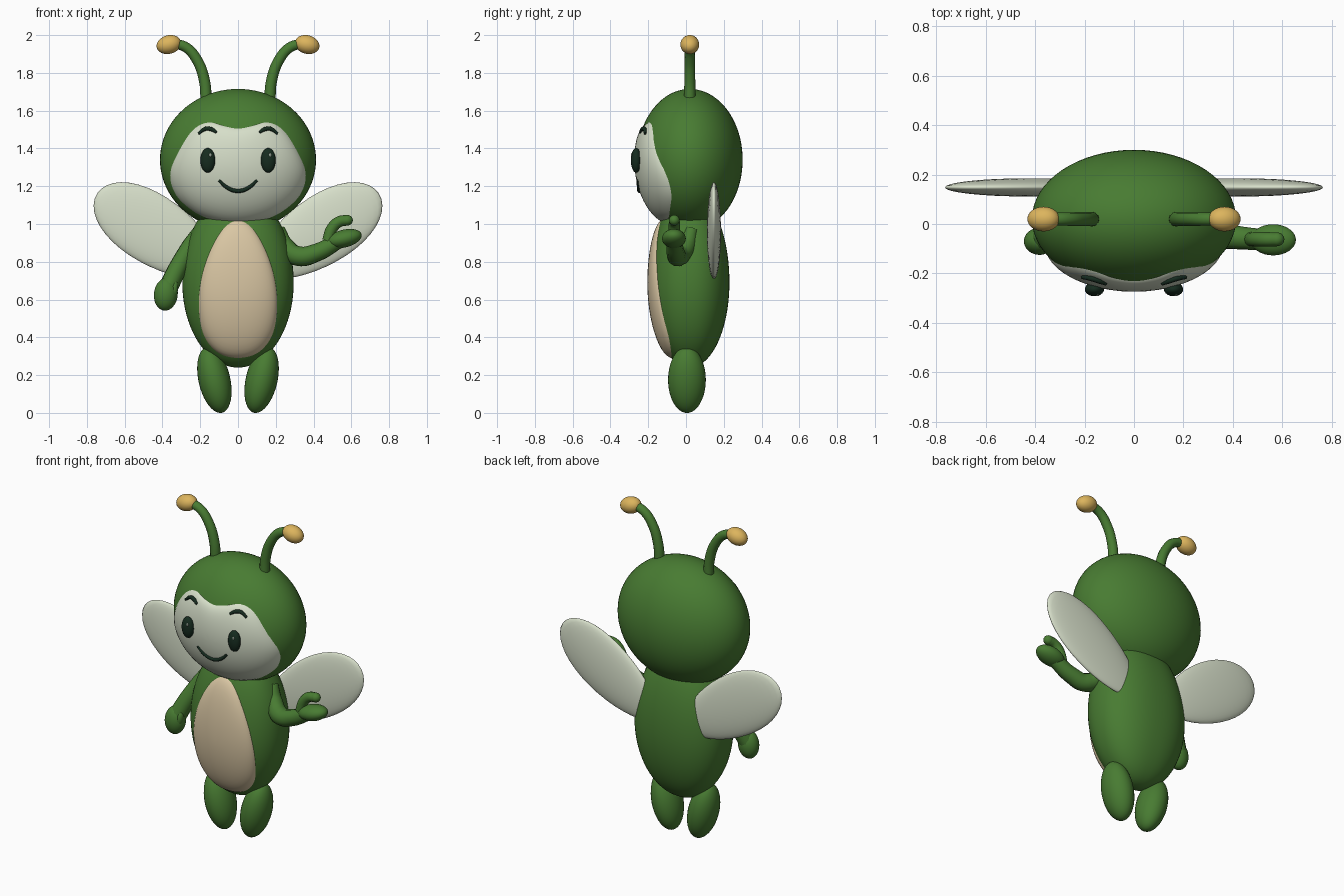
import bpy, bmesh, math
from mathutils import Matrix, Vector

if "Cube" in bpy.data.objects:
    bpy.data.objects.remove(bpy.data.objects["Cube"])


def material(name, r, g, b):
    m = bpy.data.materials.new(name)
    m.use_nodes = True
    bsdf = m.node_tree.nodes["Principled BSDF"]
    bsdf.inputs["Base Color"].default_value = (r, g, b, 1)
    bsdf.inputs["Roughness"].default_value = 0.7
    m.diffuse_color = (r, g, b, 1)
    return m


GREEN = material("leaf green", 0.065, 0.2, 0.032)
PALE = material("pale cream", 0.68, 0.74, 0.59)
TAN = material("belly tan", 0.7, 0.57, 0.37)
GOLD = material("golden yellow", 0.72, 0.46, 0.11)
DARK = material("dark green", 0.008, 0.025, 0.014)
SHINE = material("eye shine", 0.3, 0.36, 0.3)


def finish(name, mesh, mat, mirror=False):
    mesh.name = name
    mesh.materials.clear()
    mesh.materials.append(mat)
    for p in mesh.polygons:
        p.use_smooth = True
    ob = bpy.data.objects.new(name, mesh)
    bpy.context.collection.objects.link(ob)
    if mirror:
        ob.modifiers.new("Mirror", "MIRROR").use_mirror_merge = False
    return ob


def from_bmesh(name, bm, mat, mirror=False):
    bmesh.ops.recalc_face_normals(bm, faces=bm.faces)
    mesh = bpy.data.meshes.new(name)
    bm.to_mesh(mesh)
    bm.free()
    return finish(name, mesh, mat, mirror)


def ball(name, center, radii, mat, tilt=0, mirror=False, egg=0):
    """Ellipsoid tilted about y; egg widens its outer end."""
    bm = bmesh.new()
    bmesh.ops.create_uvsphere(bm, u_segments=32, v_segments=20, radius=1)
    for v in bm.verts:
        v.co.z *= 1 + egg * v.co.x
    bm.transform(Matrix.Translation(center)
                 @ Matrix.Rotation(math.radians(tilt), 4, "Y")
                 @ Matrix.Diagonal((*radii, 1)))
    return from_bmesh(name, bm, mat, mirror)


def tube(name, points, radii, mat, mirror=False):
    """Smooth round tube through points."""
    cu = bpy.data.curves.new(name, "CURVE")
    cu.dimensions = "3D"
    cu.bevel_depth = 1
    cu.bevel_resolution = 4
    cu.resolution_u = 8
    cu.use_fill_caps = True
    sp = cu.splines.new("BEZIER")
    sp.bezier_points.add(len(points) - 1)
    for bp, co, r in zip(sp.bezier_points, points, radii):
        bp.co, bp.radius = co, r
        bp.handle_left_type = bp.handle_right_type = "AUTO"
    tmp = bpy.data.objects.new(name, cu)
    bpy.context.collection.objects.link(tmp)
    dg = bpy.context.evaluated_depsgraph_get()
    mesh = bpy.data.meshes.new_from_object(tmp.evaluated_get(dg))
    bpy.data.objects.remove(tmp)
    return finish(name, mesh, mat, mirror)


class Trunk:
    """Rounded solid with its own upper and lower height and squareness n."""

    def __init__(self, center, rx, ry, up, down, n):
        self.c, self.rx, self.ry = Vector(center), rx, ry
        self.up, self.down, self.n = up, down, n

    def build(self, name, mat):
        bm = bmesh.new()
        bmesh.ops.create_uvsphere(bm, u_segments=64, v_segments=40, radius=1)
        for v in bm.verts:
            x, y, z = v.co
            s = (abs(x) ** self.n + abs(y) ** self.n) ** (1 / self.n)
            k = math.hypot(x, y) / s if s > 1e-6 else 1
            v.co = self.c + Vector((x * k * self.rx, y * k * self.ry,
                                    z * (self.up if z > 0 else self.down)))
        return from_bmesh(name, bm, mat)

    def front(self, x, z, lift=0.0):
        """Point on the front surface, raised by a share of the radius."""
        dz = z - self.c.z
        h = dz / (self.up if dz > 0 else self.down)
        d = max(0, 1 - h * h) ** (self.n / 2) - abs(x / self.rx) ** self.n
        p = Vector((x, -self.ry * max(0, d) ** (1 / self.n), dz))
        p.y += self.c.y * 0
        return self.c + p * (1 + lift)

    def patch(self, name, half, mid, lift, mat, rings=14, steps=8):
        """Raised plate over the front, from half an outline (top to bottom)."""
        pts = [Vector(p) for p in half]
        pts += [Vector((-p.x, p.y)) for p in reversed(pts[1:-1])]
        n, outline = len(pts), []
        for i in range(n):
            a, b, c, d = (pts[(i + k) % n] for k in (-1, 0, 1, 2))
            for j in range(steps):
                t = j / steps
                outline.append(0.5 * (2 * b + (c - a) * t
                                      + (2 * a - 5 * b + 4 * c - d) * t * t
                                      + (3 * b - a - 3 * c + d) * t ** 3))
        bm = bmesh.new()
        hub = bm.verts.new(self.front(0, mid, lift))
        prev = None
        for r in range(1, rings + 1):
            t = math.sin(r / rings * math.pi / 2)
            puff = lift * (1 - t ** 8) - 0.012 * t ** 16
            ring = [bm.verts.new(self.front(p.x * t, mid + (p.y - mid) * t, puff))
                    for p in outline]
            for i in range(len(ring)):
                j = (i + 1) % len(ring)
                if prev:
                    bm.faces.new((prev[i], prev[j], ring[j], ring[i]))
                else:
                    bm.faces.new((hub, ring[j], ring[i]))
            prev = ring
        ob = from_bmesh(name, bm, mat)
        # open plate: make sure it faces forward
        if sum(p.normal.y * p.area for p in ob.data.polygons) > 0:
            ob.data.flip_normals()
        return ob


# Head and face
head = Trunk((0, 0.02, 1.34), 0.413, 0.28, 0.375, 0.375, 2)
head.build("head", GREEN)
head.patch("face", [(0, 1.51), (0.07, 1.522), (0.16, 1.543), (0.24, 1.505),
                    (0.31, 1.405), (0.366, 1.27), (0.335, 1.15),
                    (0.23, 1.055), (0.11, 1.008), (0, 0.995)],
           1.29, 0.05, PALE)
ball("eyes", (0.16, -0.264, 1.337), (0.039, 0.028, 0.065), DARK, mirror=True)
for side, x in (("right", -0.147), ("left", 0.17)):
    ball(side + "_eye_shine", (x, -0.288, 1.365), (0.007, 0.004, 0.01), SHINE)
tube("brows", [head.front(x, z, 0.05) for x, z in
               ((0.108, 1.478), (0.135, 1.494), (0.165, 1.496), (0.2, 1.472))],
     (0.007, 0.011, 0.011, 0.007), DARK, mirror=True)
tube("mouth", [head.front(x, 1.183 + 5.8 * x * x, 0.05) for x in
               (-0.096, -0.06, -0.02, 0.02, 0.06, 0.096)],
     (0.007, 0.01, 0.011, 0.011, 0.01, 0.007), DARK)

# Antennae
tube("antennae", [(0.168, 0.02, 1.65), (0.178, 0.02, 1.76), (0.218, 0.02, 1.87),
                  (0.275, 0.02, 1.935), (0.345, 0.02, 1.957)],
     (0.03, 0.029, 0.028, 0.027, 0.026), GREEN, mirror=True)
ball("antenna_tips", (0.366, 0.02, 1.95), (0.066, 0.05, 0.049), GOLD,
     tilt=15, mirror=True)

# Body and belly
body = Trunk((0, 0.02, 0.69), 0.295, 0.21, 0.48, 0.45, 2.3)
body.build("body", GREEN)
body.patch("belly", [(0, 1.025), (0.075, 0.985), (0.145, 0.87), (0.195, 0.72),
                     (0.211, 0.56), (0.185, 0.41), (0.11, 0.315), (0, 0.285)],
           0.62, 0.07, TAN)

# Wings and legs
ball("wings", (0.427, 0.148, 0.955), (0.38, 0.037, 0.18), PALE,
     tilt=-33, mirror=True, egg=0.14)
ball("legs", (0.125, 0.005, 0.175), (0.084, 0.1, 0.179), GREEN,
     tilt=13, mirror=True)

# Right arm, hanging
tube("right_arm", [(-0.2, 0.03, 0.97), (-0.255, 0.005, 0.88),
                   (-0.325, -0.035, 0.755), (-0.375, -0.065, 0.65)],
     (0.035, 0.046, 0.05, 0.052), GREEN)
ball("right_hand", (-0.382, -0.07, 0.628), (0.063, 0.055, 0.087), GREEN, tilt=6)
ball("right_thumb", (-0.34, -0.085, 0.65), (0.022, 0.024, 0.05), GREEN, tilt=10)

# Left arm, bent outwards with the palm raised
tube("left_arm", [(0.215, 0.03, 0.97), (0.25, 0.0, 0.88), (0.32, -0.04, 0.83),
                  (0.42, -0.055, 0.85), (0.53, -0.063, 0.91)],
     (0.035, 0.05, 0.054, 0.048, 0.042), GREEN)
ball("left_palm", (0.563, -0.064, 0.923), (0.094, 0.063, 0.047), GREEN, tilt=-14)
tube("left_finger", [(0.475, -0.062, 0.91), (0.497, -0.062, 0.975),
                     (0.535, -0.062, 1.012), (0.578, -0.062, 1.02)],
     (0.03, 0.03, 0.029, 0.028), GREEN)
ball("left_fingertip", (0.578, -0.062, 1.02), (0.03, 0.028, 0.028), GREEN)
